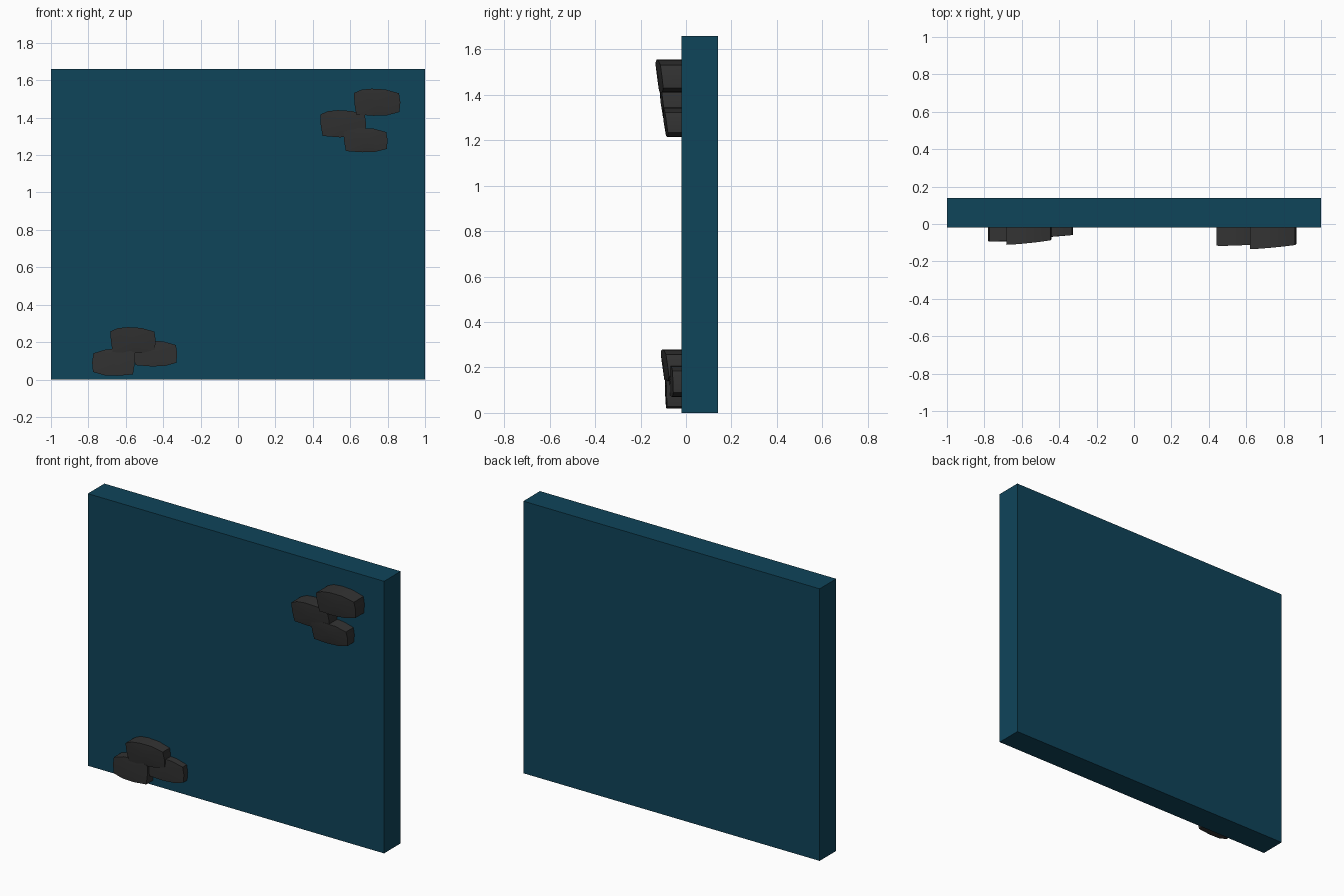
import bpy, bmesh, math

if "Cube" in bpy.data.objects:
    bpy.data.objects.remove(bpy.data.objects["Cube"])


def material(name, rgb):
    m = bpy.data.materials.new(name)
    m.diffuse_color = (*rgb, 1)
    m.use_nodes = True
    m.node_tree.nodes["Principled BSDF"].inputs["Base Color"].default_value = m.diffuse_color
    return m


teal = material("teal plaster", (0.0048, 0.058, 0.102))
charcoal = material("charcoal stone", (0.033, 0.033, 0.033))


def add_object(name, bm, mat):
    bmesh.ops.recalc_face_normals(bm, faces=bm.faces)
    me = bpy.data.meshes.new(name)
    bm.to_mesh(me)
    bm.free()
    me.materials.append(mat)
    ob = bpy.data.objects.new(name, me)
    bpy.context.collection.objects.link(ob)
    return ob


# Wall slab
bm = bmesh.new()
bmesh.ops.create_cube(bm, size=1)
for v in bm.verts:
    v.co = (v.co.x * 2, 0.06 + v.co.y * 0.16, 0.83 + v.co.z * 1.66)
add_object("wall", bm, teal)

# Rounded brick outline, as fractions of the brick's width and height
OUTLINE = [(0, 0.84), (0.16, 0.96), (0.38, 1), (0.68, 0.97), (0.97, 0.83),
           (1, 0.5), (0.98, 0.14), (0.72, 0.02), (0.42, 0), (0.05, 0.05), (0.01, 0.45)]


def brick(name, x0, x1, z0, z1, y_left, y_right, lean=0.018, flip=False):
    """Brick set in the wall, with a tilted and slightly domed front."""
    bm = bmesh.new()
    back, front = [], []
    for u, w in OUTLINE:
        u = 1 - u if flip else u
        x, z = x0 + u * (x1 - x0), z0 + w * (z1 - z0)
        y = y_left + u * (y_right - y_left) + lean * (1 - w)
        back.append(bm.verts.new((x, 0.0, z)))
        front.append(bm.verts.new((x, y, z)))
    centre = bm.verts.new(((x0 + x1) / 2, (y_left + y_right) / 2 + lean * 0.3 - 0.003,
                           z0 + 0.5 * (z1 - z0)))
    n = len(front)
    for i in range(n):
        j = (i + 1) % n
        bm.faces.new((back[i], back[j], front[j], front[i]))
        bm.faces.new((front[i], front[j], centre))
    bm.faces.new(back)
    ob = add_object(name, bm, charcoal)
    bpy.ops.object.select_all(action='DESELECT')
    ob.select_set(True)
    bpy.context.view_layer.objects.active = ob
    bpy.ops.object.shade_smooth_by_angle(angle=math.radians(35))


# Upper right group of exposed bricks
brick("upper_brick_top", 0.62, 0.868, 1.41, 1.555, -0.137, -0.115)
brick("upper_brick_left", 0.44, 0.685, 1.295, 1.44, -0.119, -0.11)
brick("upper_brick_bottom", 0.565, 0.80, 1.215, 1.345, -0.106, -0.095)

# Lower left group of exposed bricks
brick("lower_brick_top", -0.682, -0.44, 0.14, 0.28, -0.114, -0.09)
brick("lower_brick_left", -0.78, -0.55, 0.02, 0.165, -0.094, -0.088, 0.005, True)
brick("lower_brick_right", -0.56, -0.325, 0.07, 0.208, -0.075, -0.06, 0.005)
